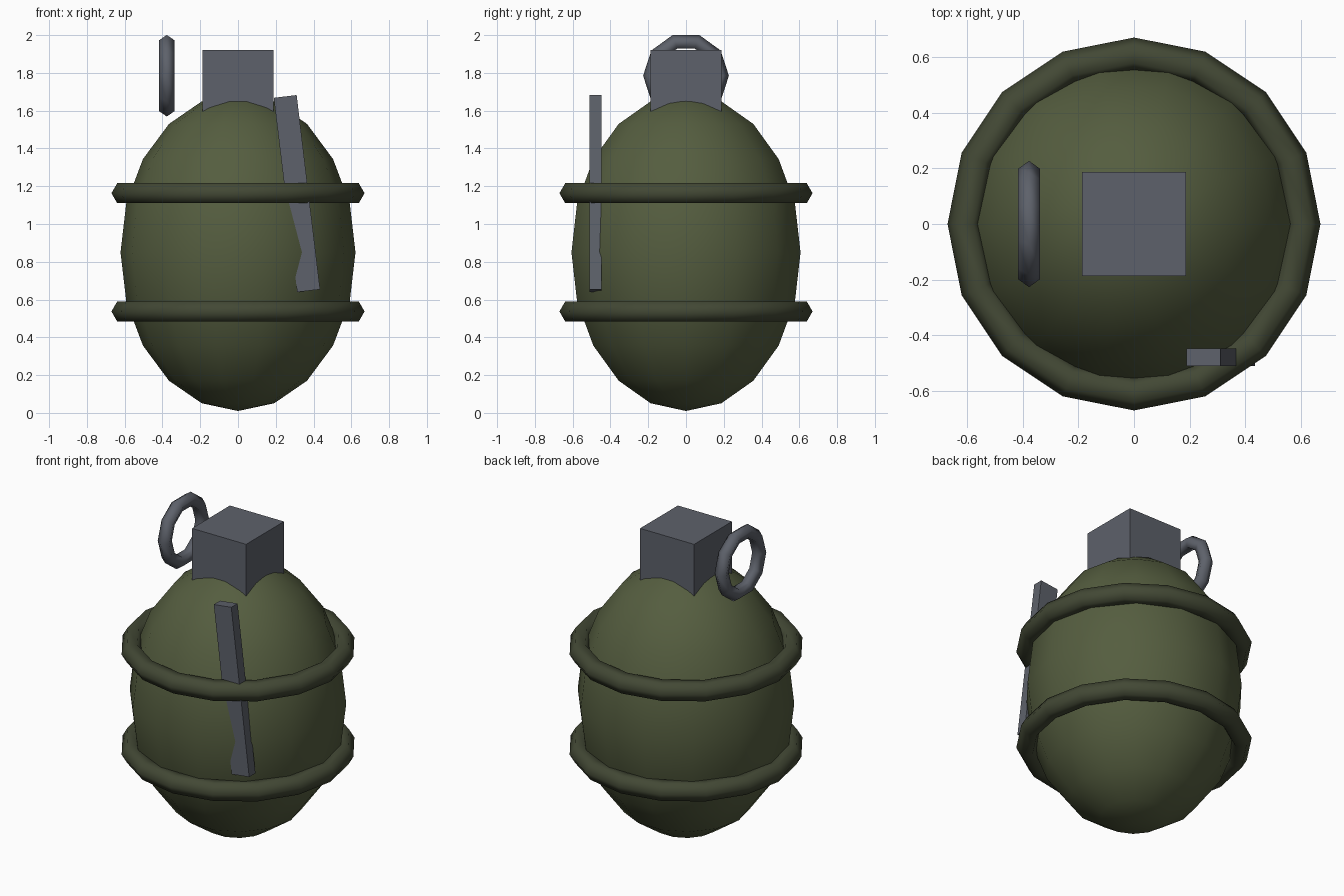
import bpy, bmesh
from math import sin, cos, pi, atan2, hypot
from mathutils import Matrix

if "Cube" in bpy.data.objects:
    bpy.data.objects.remove(bpy.data.objects["Cube"])


def material(name, color):
    m = bpy.data.materials.new(name)
    m.diffuse_color = (*color, 1)
    m.use_nodes = True
    m.node_tree.nodes["Principled BSDF"].inputs["Base Color"].default_value = m.diffuse_color
    return m


OLIVE = material("olive", (0.09, 0.11, 0.05))
DARK_OLIVE = material("dark_olive", (0.055, 0.065, 0.035))
METAL = material("gunmetal", (0.11, 0.12, 0.145))


def add(name, bm, mat, smooth, loc=(0, 0, 0), rot=(0, 0, 0)):
    bmesh.ops.recalc_face_normals(bm, faces=bm.faces)
    for f in bm.faces:
        f.smooth = smooth
    me = bpy.data.meshes.new(name)
    bm.to_mesh(me)
    bm.free()
    me.materials.append(mat)
    ob = bpy.data.objects.new(name, me)
    ob.location, ob.rotation_euler = loc, rot
    bpy.context.collection.objects.link(ob)


def torus(name, R, r, n, m, mat, loc, rot=(0, 0, 0)):
    bm = bmesh.new()
    v = [[bm.verts.new(((R + r * cos(b)) * cos(a), (R + r * cos(b)) * sin(a), r * sin(b)))
          for b in (2 * pi * j / m for j in range(m))]
         for a in (2 * pi * i / n for i in range(n))]
    for i in range(n):
        for j in range(m):
            k, l = (i + 1) % n, (j + 1) % m
            bm.faces.new((v[i][j], v[k][j], v[k][l], v[i][l]))
    add(name, bm, mat, True, loc, rot)


def box(name, size, loc, rot=(0, 0, 0)):
    bm = bmesh.new()
    bmesh.ops.create_cube(bm, size=1)
    bmesh.ops.scale(bm, vec=size, verts=bm.verts)
    add(name, bm, METAL, False, loc, rot)


# egg-shaped body, turned so a column of vertices lies on the x axis
bm = bmesh.new()
bmesh.ops.create_uvsphere(bm, u_segments=14, v_segments=10, radius=1)
widest = max(bm.verts, key=lambda v: hypot(v.co.x, v.co.y))
turn = Matrix.Rotation(-atan2(widest.co.y, widest.co.x), 4, 'Z')
bmesh.ops.transform(bm, matrix=turn, verts=bm.verts)
bmesh.ops.scale(bm, vec=(0.622, 0.622, 0.84), verts=bm.verts)
add("body", bm, OLIVE, True, (0, 0, 0.85))

# raised bands around the body
for name, z in (("lower_band", 0.537), ("upper_band", 1.163)):
    torus(name, 0.609, 0.061, 16, 6, DARK_OLIVE, (0, 0, z))

# fuse cap, safety lever and pull ring
box("fuse_cap", (0.374, 0.374, 0.374), (0, 0, 1.733))
box("safety_lever", (0.122, 0.062, 1.036), (0.312, -0.479, 1.161), (0, -0.12, 0))
torus("pull_ring", 0.185, 0.042, 10, 5, METAL, (-0.377, 0, 1.785), (pi / 2, 0, pi / 2))
